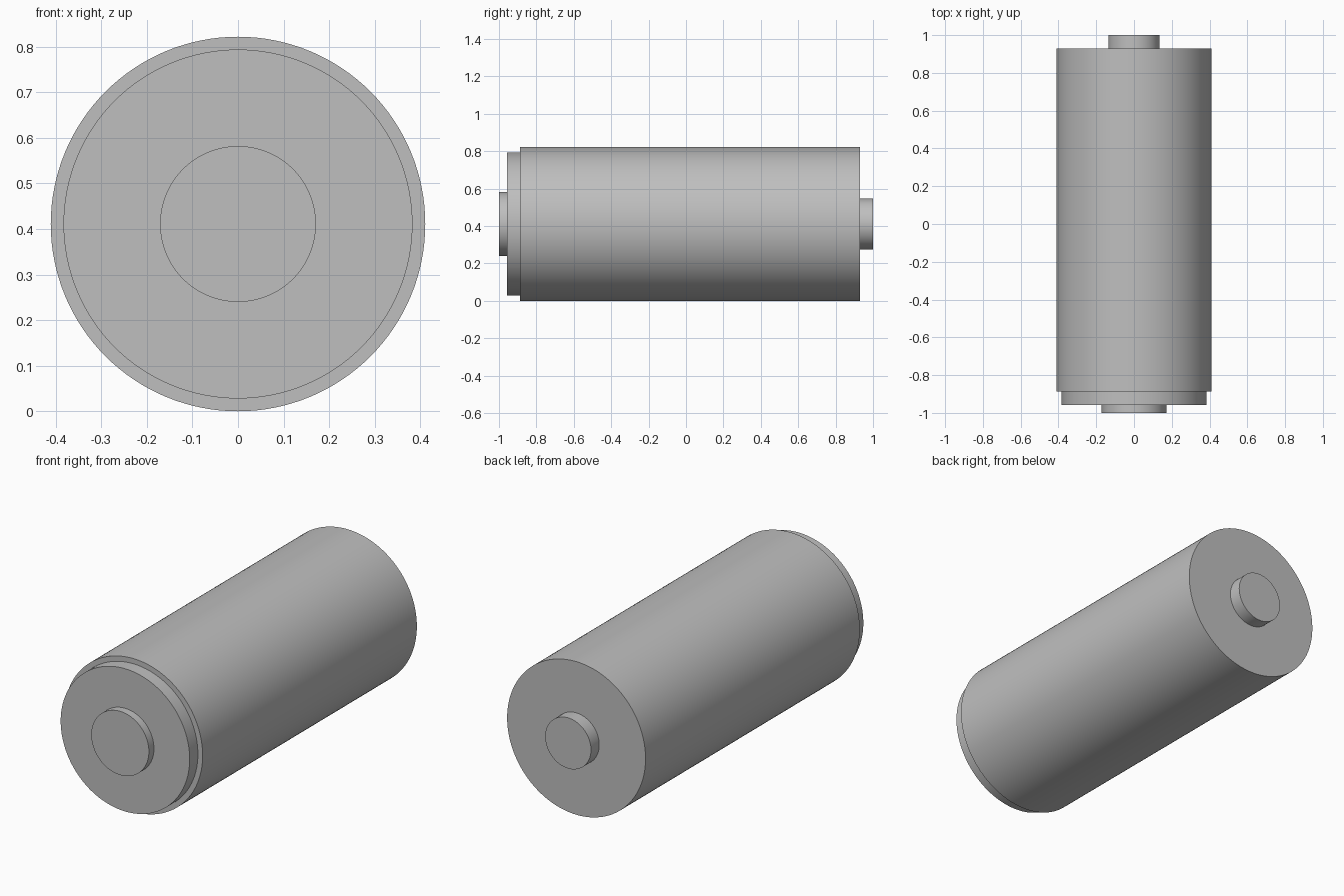
import bpy
import math

# Remove the default cube
cube = bpy.data.objects.get("Cube")
if cube:
    bpy.data.objects.remove(cube, do_unlink=True)

RADIUS = 0.411

# Single grey finish
grey = bpy.data.materials.new("plain_grey")
grey.use_nodes = True
colour = (0.52, 0.52, 0.52, 1)
grey.diffuse_color = colour
grey.node_tree.nodes["Principled BSDF"].inputs["Base Color"].default_value = colour


def disc(name, radius, y_front, y_back):
    """Smooth cylinder lying along y, centred on the body axis."""
    bpy.ops.mesh.primitive_cylinder_add(
        vertices=128, radius=radius, depth=y_back - y_front,
        location=(0, (y_front + y_back) / 2, RADIUS),
        rotation=(math.pi / 2, 0, 0))
    obj = bpy.context.object
    obj.name = name
    obj.data.materials.append(grey)
    bpy.ops.object.shade_smooth_by_angle(angle=math.radians(30))
    return obj


# Main barrel, stepped front collar, and a stub at each end
disc("body", RADIUS, -0.887, 0.93)
disc("front_collar", 0.383, -0.957, -0.887)
disc("front_stub", 0.171, -1.0, -0.957)
disc("back_stub", 0.136, 0.93, 1.0)
